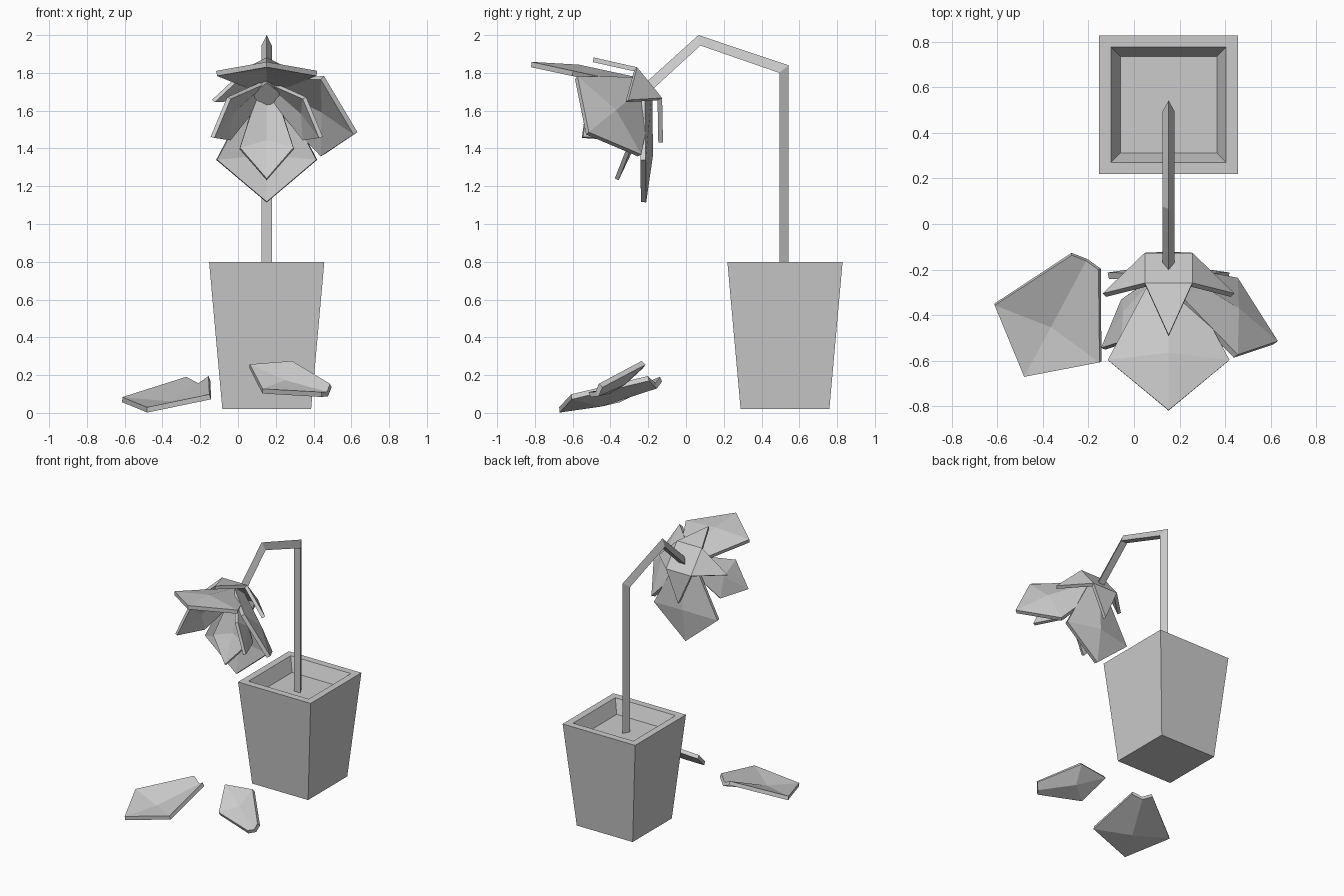
import bpy
from math import cos, sin, pi
from mathutils import Vector, Matrix

if "Cube" in bpy.data.objects:
    bpy.data.objects.remove(bpy.data.objects["Cube"])


def add_mesh(name, verts, faces, matrix=None, thickness=0, offset=0):
    me = bpy.data.meshes.new(name)
    me.from_pydata([tuple(v) for v in verts], [], faces)
    ob = bpy.data.objects.new(name, me)
    bpy.context.collection.objects.link(ob)
    if matrix is not None:
        me.transform(matrix)
    if thickness:
        mod = ob.modifiers.new("thickness", 'SOLIDIFY')
        mod.thickness = thickness
        mod.offset = offset
        mod.use_even_offset = True
    return ob


def skin(name, rings):
    """Join equal-length rings into a closed solid."""
    n = len(rings[0])
    verts = [v for r in rings for v in r]
    faces = [(k * n + i, k * n + (i + 1) % n, (k + 1) * n + (i + 1) % n, (k + 1) * n + i)
             for k in range(len(rings) - 1) for i in range(n)]
    faces += [tuple(reversed(range(n))), tuple(range(len(verts) - n, len(verts)))]
    return add_mesh(name, verts, faces)


def to_matrix(x, y, z, origin):
    m = Matrix((x, y, z)).transposed().to_4x4()
    m.translation = origin
    return m


CX = 0.152

# Square tapered pot with recessed soil
skin("pot", [[(CX + sx * h, 0.524 + sy * h, z)
              for sx, sy in ((-1, -1), (1, -1), (1, 1), (-1, 1))]
             for h, z in ((0.235, 0.02), (0.305, 0.8), (0.253, 0.8), (0.212, 0.70))])

# Bent stem with a triangular section: (outer y, z, inner y, z)
path = [(0.543, 0.68, 0.494, 0.68), (0.543, 1.84, 0.494, 1.80),
        (0.066, 2.0, 0.076, 1.945), (-0.22, 1.742, -0.185, 1.705)]
skin("stem", [[(CX, oy, oz), (CX - 0.027, iy, iz), (CX + 0.027, iy, iz)]
              for oy, oz, iy, iz in path])

# Flower frame: axis points forward and down
AXIS = Vector((0, -0.775, -0.632)).normalized()
UP = Vector((0, AXIS.z, -AXIS.y))
CENTRE = Vector((CX, -0.522, 1.48))


def flower_matrix(turn):
    out = UP * cos(turn) + Vector((1, 0, 0)) * sin(turn)
    return to_matrix(out, AXIS.cross(out), AXIS, CENTRE)


# Petal points in (outward, across, along axis)
def petal_points(tip, side, mid, base, base_half):
    (so, sw, sa), (bo, ba) = side, base
    fold = 0.55 * base_half
    return [(bo - 0.65 * fold, -base_half, ba + 0.75 * fold), (bo, 0, ba),
            (bo - 0.65 * fold, base_half, ba + 0.75 * fold),
            (so, -sw, sa), (mid[0], 0, mid[1]), (so, sw, sa), (tip[0], 0, tip[1])]


PETAL_FACES = [(0, 1, 4, 3), (1, 2, 5, 4), (3, 4, 6), (4, 5, 6)]
OUTER = petal_points((0.47, 0.0), (0.295, 0.265, -0.14), (0.30, -0.185), (0.03, -0.40), 0.07)
INNER = petal_points((0.287, 0.034), (0.20, 0.143, -0.12), (0.19, -0.17), (0.03, -0.39), 0.045)


def frame(tip, left, right):
    tip, left, right = Vector(tip), Vector(left), Vector(right)
    y = (right - left).normalized()
    mid = (left + right) / 2
    z = (tip - mid).cross(y).normalized()
    return to_matrix(y.cross(z), y, z, mid)


def fallen(name, pts, tip, left, right):
    m = frame(tip, left, right) @ frame(pts[6], pts[3], pts[5]).inverted()
    add_mesh(name, pts, PETAL_FACES, m, 0.028)


# Attached petals: one of each kind has dropped
for label, k in (("top", 0), ("right", 1), ("bottom", 2)):
    add_mesh("outer_petal_" + label, OUTER, PETAL_FACES, flower_matrix(k * pi / 2), 0.028)
for label, k in (("right", 1), ("bottom", 2), ("left", 3)):
    add_mesh("inner_petal_" + label, INNER, PETAL_FACES, flower_matrix(k * pi / 2), 0.022)

# Fallen petals on the ground
fallen("fallen_outer_petal", OUTER, (-0.48, -0.645, 0.022), (-0.61, -0.355, 0.07), (-0.15, -0.605, 0.085))
fallen("fallen_inner_petal", INNER, (0.07, -0.24, 0.245), (0.288, -0.225, 0.265), (0.13, -0.41, 0.115))

# Calyx: square cap with four pointed sepals
verts = [(0.148 * cos(pi / 4 + i * pi / 2), 0.148 * sin(pi / 4 + i * pi / 2), -0.425) for i in range(4)]
verts += [(0.29 * cos((i + 1) * pi / 2), 0.29 * sin((i + 1) * pi / 2), -0.28) for i in range(4)]
add_mesh("calyx", verts, [(3, 2, 1, 0)] + [(i, (i + 1) % 4, 4 + i) for i in range(4)],
         flower_matrix(0), 0.025, -1)

# Four-sided flower core
core = skin("flower_core", [[(r * cos(i * pi / 2), r * sin(i * pi / 2), a) for i in range(4)]
                            for r, a in ((0.06, -0.41), (0.085, -0.32))])
core.data.transform(flower_matrix(0))
